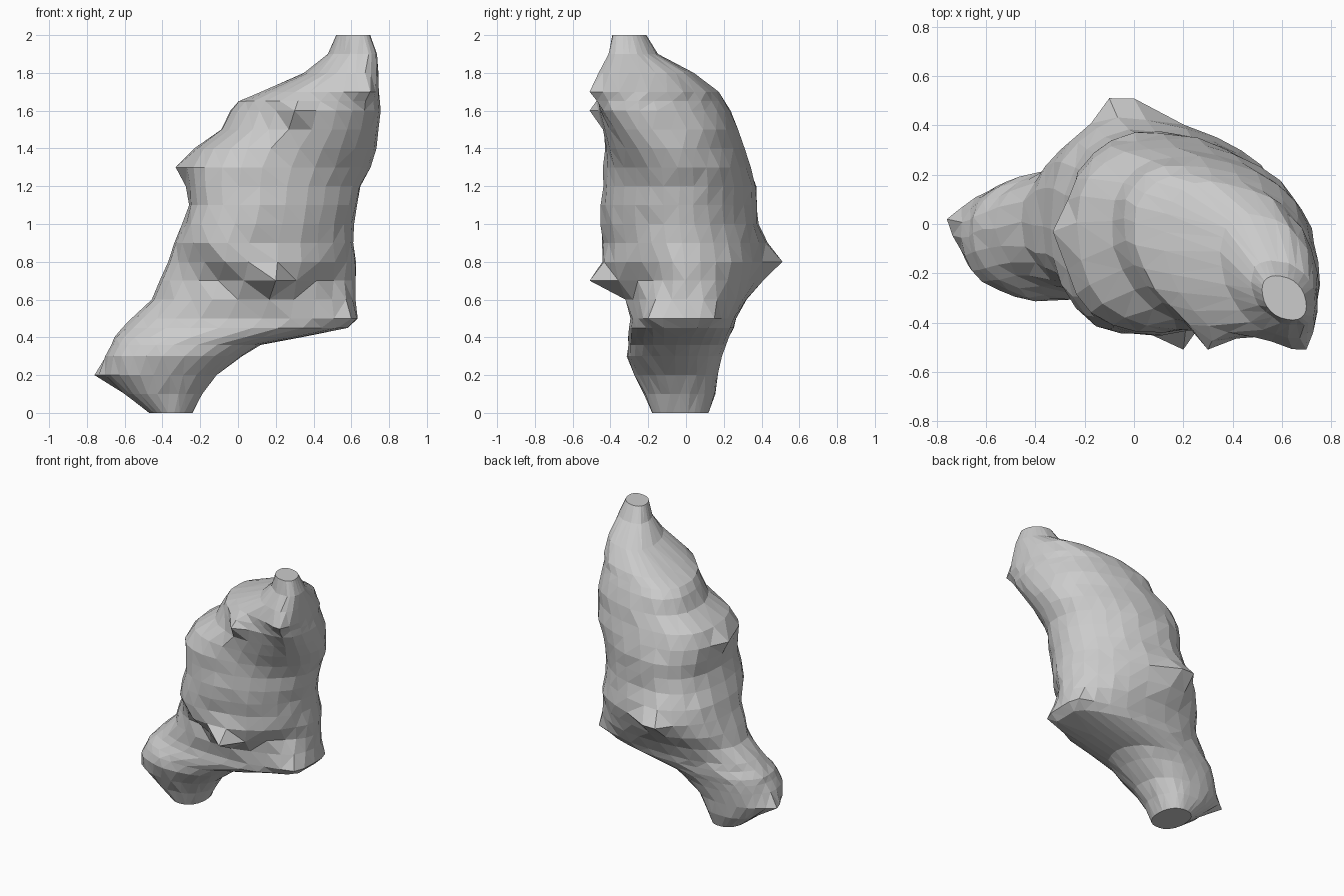
import bpy, bmesh, math, random
from mathutils import Vector

random.seed(4)
SIDES = 26

# Horizontal slices: z, left x, right x, front y, back y, narrowing to the right
SLICES = [
    (0.00, -0.47, -0.24, -0.18, 0.12, 0.0),
    (0.10, -0.60, -0.19, -0.22, 0.16, 0.0),
    (0.20, -0.70, -0.11, -0.27, 0.17, 0.0),
    (0.30, -0.70, 0.02, -0.31, 0.19, 0.0),
    (0.36, -0.67, 0.12, -0.31, 0.21, 0.0),
    (0.40, -0.66, 0.33, -0.31, 0.23, 0.0),
    (0.45, -0.61, 0.58, -0.30, 0.25, 0.0),
    (0.50, -0.56, 0.63, -0.30, 0.27, 0.0),
    (0.60, -0.46, 0.62, -0.31, 0.32, 0.05),
    (0.70, -0.41, 0.62, -0.40, 0.38, 0.15),
    (0.80, -0.37, 0.63, -0.43, 0.41, 0.18),
    (0.90, -0.34, 0.61, -0.43, 0.40, 0.2),
    (1.00, -0.29, 0.61, -0.44, 0.37, 0.2),
    (1.10, -0.26, 0.63, -0.44, 0.36, 0.2),
    (1.20, -0.27, 0.65, -0.43, 0.36, 0.2),
    (1.30, -0.28, 0.70, -0.43, 0.33, 0.18),
    (1.40, -0.23, 0.73, -0.43, 0.30, 0.12),
    (1.50, -0.09, 0.745, -0.44, 0.27, 0.05),
    (1.60, -0.04, 0.755, -0.46, 0.24, 0.0),
    (1.65, 0.00, 0.75, -0.46, 0.21, 0.0),
    (1.70, 0.12, 0.75, -0.47, 0.17, 0.0),
    (1.80, 0.35, 0.745, -0.45, 0.04, 0.0),
    (1.90, 0.48, 0.74, -0.41, -0.15, 0.0),
    (2.00, 0.52, 0.70, -0.39, -0.21, 0.0),
]

# Pointed bumps that stick out of the slices
BUMPS = [
    (0.20, -0.51, 0.70), (-0.10, 0.51, 0.80), (0.00, 0.51, 0.80),
    (0.30, -0.51, 1.60), (0.70, -0.51, 1.70), (-0.76, 0.02, 0.20),
    (-0.33, -0.03, 1.30), (0.61, 0.15, 0.50), (0.60, -0.20, 0.50),
]


def soft(v, power):
    return math.copysign(abs(v) ** power, v)


def clamp(v):
    return min(1, max(0, v))


def slice_ring(bm, z, x0, x1, y0, y1, narrow):
    tilt = -0.35 * clamp((z - 1.3) / 0.3)
    body = 0.6 < z < 1.45
    ring = []
    for i in range(SIDES):
        t = 2 * math.pi * i / SIDES
        c = soft(math.cos(t), 0.88)
        square = (0.8 if c < 0 else 0.95) if body else 0.9
        s = soft(math.sin(t + tilt), square)
        x = (x0 + x1) / 2 + (x1 - x0) / 2 * c
        # the belly overhangs the legs in a downward wedge at the front
        if s < 0 and 0.6 < z < 1.0:
            wedge = clamp(1 - (abs(x - 0.2) - 1.4 * (z - 0.62)) / 0.18)
            s *= 1 - 0.28 * (1 - wedge)
        y = (y0 + y1) / 2 + (y1 - y0) / 2 * s * (1 - narrow * c)
        j = 0.006 if 0 < z < 2 else 0
        ring.append(bm.verts.new((x + random.uniform(-j, j), y + random.uniform(-j, j), z)))
    return ring


def pull_bump(bm, target):
    target = Vector(target)
    near = min(bm.verts, key=lambda v: (v.co - target).length)
    base, shift = near.co.copy(), target - near.co
    for v in bm.verts:
        if 0 < v.co.z < 2:
            v.co += shift * math.exp(-((v.co - base).length / 0.08) ** 2)


# Leaning rock: skin the slices, then raise the bumps
bm = bmesh.new()
rings = [slice_ring(bm, *s) for s in SLICES]
for low, high in zip(rings, rings[1:]):
    for i in range(SIDES):
        k = (i + 1) % SIDES
        bm.faces.new((low[i], low[k], high[k], high[i]))
bm.faces.new(rings[0][::-1])
bm.faces.new(rings[-1])
for b in BUMPS:
    pull_bump(bm, b)
bmesh.ops.triangulate(bm, faces=[f for f in bm.faces if len(f.verts) == 4])
bmesh.ops.recalc_face_normals(bm, faces=bm.faces)

mesh = bpy.data.meshes.new("leaning_rock")
bm.to_mesh(mesh)
bm.free()
rock = bpy.data.objects.new("leaning_rock", mesh)
bpy.context.collection.objects.link(rock)
